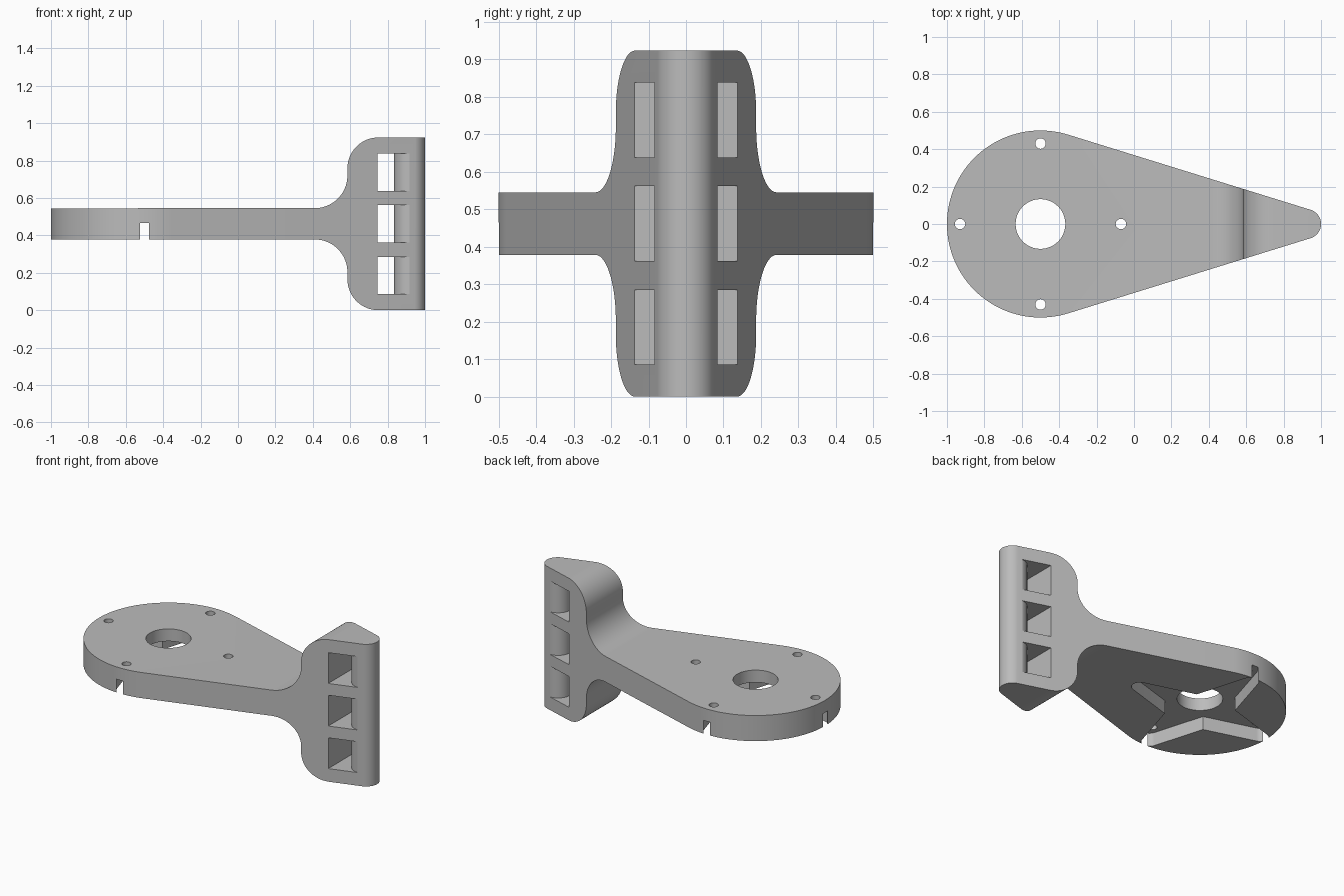
import bpy, bmesh, math
from mathutils import Vector

if "Cube" in bpy.data.objects:
    bpy.data.objects.remove(bpy.data.objects["Cube"])

grey = bpy.data.materials.new("plain_grey")
grey.use_nodes = True
grey.diffuse_color = (0.5, 0.5, 0.5, 1)
grey.node_tree.nodes["Principled BSDF"].inputs["Base Color"].default_value = (0.5, 0.5, 0.5, 1)

MID, HALF, TOP = 0.4615, 0.083, 0.923   # plate mid height, half thickness, full height
HUB = -0.5                              # x of the round end's centre


def arc(cx, cy, r, start, end, n):
    angles = [math.radians(start + (end - start) * i / n) for i in range(n + 1)]
    return [(cx + r * math.cos(a), cy + r * math.sin(a)) for a in angles]


def prism(name, outline, low, high, upright=False):
    """Extrude an outline along z, or along y when upright."""
    place = (lambda u, v: (u, low, v)) if upright else (lambda u, v: (u, v, low))
    bm = bmesh.new()
    face = bm.faces.new([bm.verts.new(place(u, v)) for u, v in outline])
    out = bmesh.ops.extrude_face_region(bm, geom=[face])
    step = Vector((0, high - low, 0)) if upright else Vector((0, 0, high - low))
    bmesh.ops.translate(bm, vec=step, verts=[g for g in out["geom"] if isinstance(g, bmesh.types.BMVert)])
    bmesh.ops.recalc_face_normals(bm, faces=bm.faces)
    mesh = bpy.data.meshes.new(name)
    bm.to_mesh(mesh)
    bm.free()
    mesh.materials.append(grey)
    obj = bpy.data.objects.new(name, mesh)
    bpy.context.collection.objects.link(obj)
    return obj


def combine(body, tool, operation):
    tool.hide_render = True
    mod = body.modifiers.new("cut", "BOOLEAN")
    mod.operation, mod.object, mod.solver = operation, tool, "EXACT"
    bpy.context.view_layer.objects.active = body
    bpy.ops.object.modifier_apply(modifier=mod.name)
    bpy.data.objects.remove(tool)


# Teardrop plan: big round end tapering to a small round tip
tip_r = 0.0795
tilt = math.degrees(math.acos((0.5 - tip_r) / (1 - tip_r - HUB)))
plan = arc(HUB, 0, 0.5, tilt, 360 - tilt, 72) + arc(1 - tip_r, 0, tip_r, -tilt, tilt, 24)
body = prism("bracket_body", plan, 0, TOP)

# Side profile: thin plate flaring into the tall rounded head
upper = [(-1.2, MID + HALF)] + arc(0.41, 0.72, 0.175, 270, 360, 20)
upper += arc(0.75, TOP - 0.165, 0.165, 180, 90, 20) + [(1.2, TOP)]
lower = [(x, 2 * MID - z) for x, z in reversed(upper)]
combine(body, prism("side_profile", upper + lower, -0.7, 0.7, True), "INTERSECT")

# Three strap slots through the head, curving round the tip column
slot = [(0.745, -0.3)] + [(0.918, -0.3)] + arc(0.918, 0, 0.083, 270, 90, 32) + [(0.918, 0.3), (0.745, 0.3)]
for z in (0.185, MID, TOP - 0.185):
    combine(body, prism("slot_cutter", slot, z - 0.1, z + 0.1), "DIFFERENCE")

# Four-armed tapered recess in the underside
star = []
for k in range(4):
    c, s = math.cos(k * math.pi / 2), math.sin(k * math.pi / 2)
    arm = arc(0.455, 0, 0.05, -73, 73, 16) + [(0.145, 0.145)]
    star += [(HUB + x * c - y * s, x * s + y * c) for x, y in arm]
combine(body, prism("recess_cutter", star, 0.2, 0.465), "DIFFERENCE")

# Centre bore and four screw holes
holes = [(HUB, 0, 0.133, 48)]
holes += [(HUB + x, y, 0.028, 24) for x, y in ((0.43, 0), (-0.43, 0), (0, 0.43), (0, -0.43))]
for x, y, r, n in holes:
    ring = arc(x, y, r, 0, 360, n)[:-1]
    combine(body, prism("hole_cutter", ring, 0.2, 0.7), "DIFFERENCE")

# Smooth curves, sharp edges
bpy.ops.object.select_all(action="DESELECT")
body.select_set(True)
bpy.context.view_layer.objects.active = body
bpy.ops.object.shade_smooth_by_angle(angle=math.radians(30))
